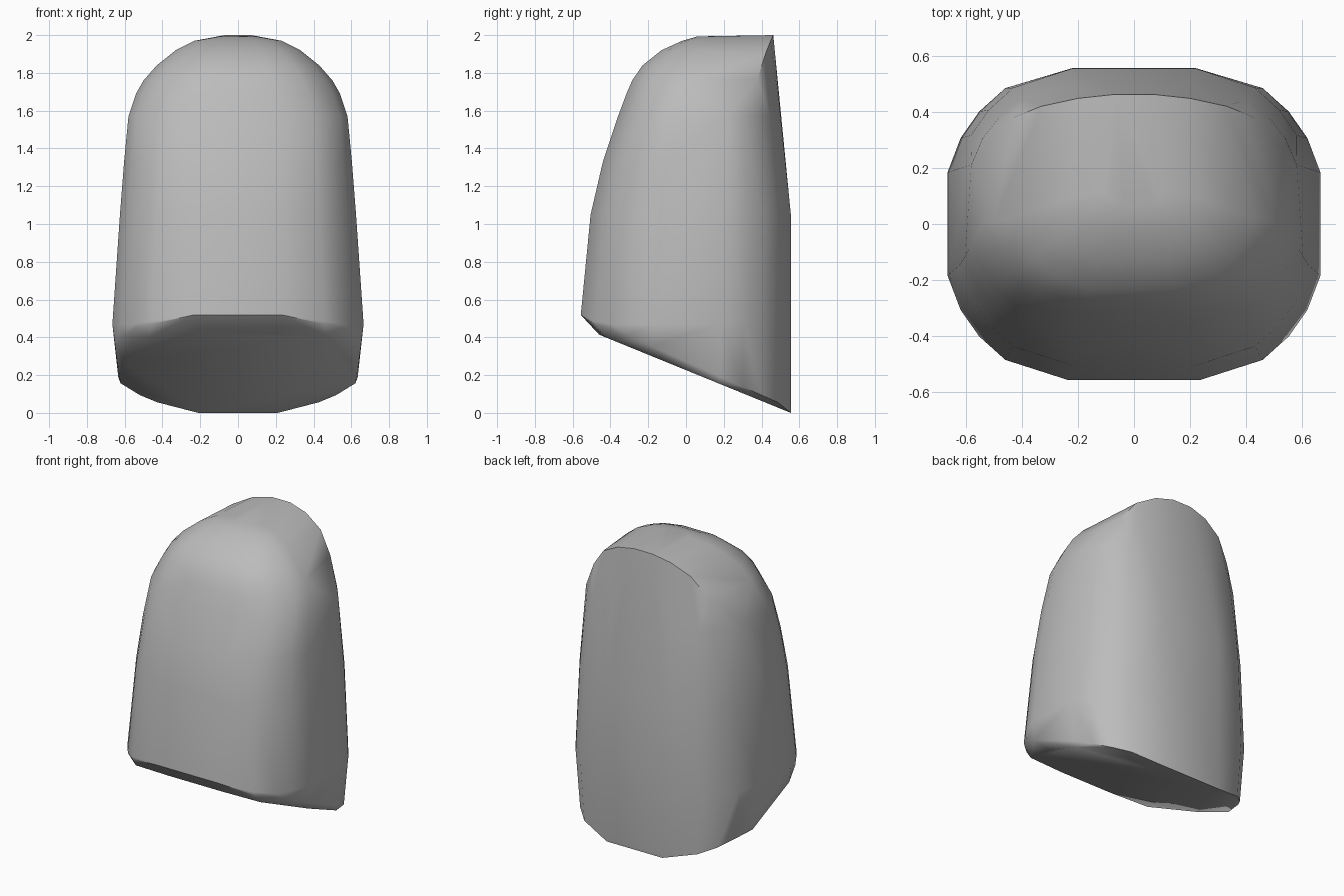
import bpy, bmesh, math

cube = bpy.data.objects.get("Cube")
if cube:
    bpy.data.objects.remove(cube, do_unlink=True)

grey = bpy.data.materials.new("plain_grey")
grey.use_nodes = True
colour = (0.5, 0.5, 0.5, 1)
grey.diffuse_color = colour
grey.node_tree.nodes["Principled BSDF"].inputs["Base Color"].default_value = colour

# One quarter of the rounded cross-section, as fractions of width and depth
CORNER = [(0.35, 1), (0.69, 0.87), (0.83, 0.72), (0.93, 0.55), (1, 0.33)]
points = []


def add(x, y, z):
    points.extend([(x, y, z), (-x, y, z)])


def slope(y):
    return 0.408 * (0.555 - y)


# Full rings of the body: height, half width, front, back
for z, w, front, back in [(1.05, 0.625, -0.505, 0.555), (1.33, 0.603, -0.44, 0.525),
                          (1.57, 0.58, -0.36, 0.5)]:
    mid, half = (front + back) / 2, (back - front) / 2
    for u, v in CORNER:
        add(w * u, mid + half * v, z)
        add(w * u, mid - half * v, z)

# Lower rim, following the slanted base, and the widest ring just above it
for u, v in CORNER:
    for s in (-1, 1):
        y = 0.557 * v * s
        z = slope(y) + 0.045 - 0.02 * v * s
        add((0.615 + 0.1 * z) * u, y, z)
        if abs(y) < 0.5:
            add(0.665 * u, y, 0.47)

# Slanted flat base
for x, y in [(0.21, 0.555), (0.622, 0.17), (0.6, -0.1), (0.47, -0.43), (0.2, -0.46)]:
    add(x, y, slope(y))

# Domed front of the crown: height, half width, front
for z, w, front in [(1.69, 0.54, -0.315), (1.76, 0.5, -0.285), (1.84, 0.43, -0.23),
                    (1.92, 0.33, -0.13), (1.97, 0.23, -0.02), (1.993, 0.1, 0.06)]:
    for u, v in CORNER:
        add(w * u, 0.15 + (front - 0.15) * v, z)

# Crisp arched edge at the back of the crown
for x, y, z in [(0.43, 0.38, 1.77), (0.33, 0.42, 1.9), (0.2, 0.448, 1.97), (0.07, 0.462, 2)]:
    add(x, y, z)

# Skin the sections into one solid body
bm = bmesh.new()
for p in points:
    bm.verts.new(p)
hull = bmesh.ops.convex_hull(bm, input=bm.verts)
bmesh.ops.delete(bm, geom=[v for v in bm.verts if not v.link_faces], context="VERTS")
bmesh.ops.dissolve_limit(bm, angle_limit=math.radians(1.5), verts=bm.verts, edges=bm.edges)
bmesh.ops.recalc_face_normals(bm, faces=bm.faces)

mesh = bpy.data.meshes.new("body")
bm.to_mesh(mesh)
bm.free()
mesh.materials.append(grey)
body = bpy.data.objects.new("body", mesh)
bpy.context.collection.objects.link(body)
bpy.context.view_layer.objects.active = body
body.select_set(True)
bpy.ops.object.shade_smooth_by_angle(angle=math.radians(35))
